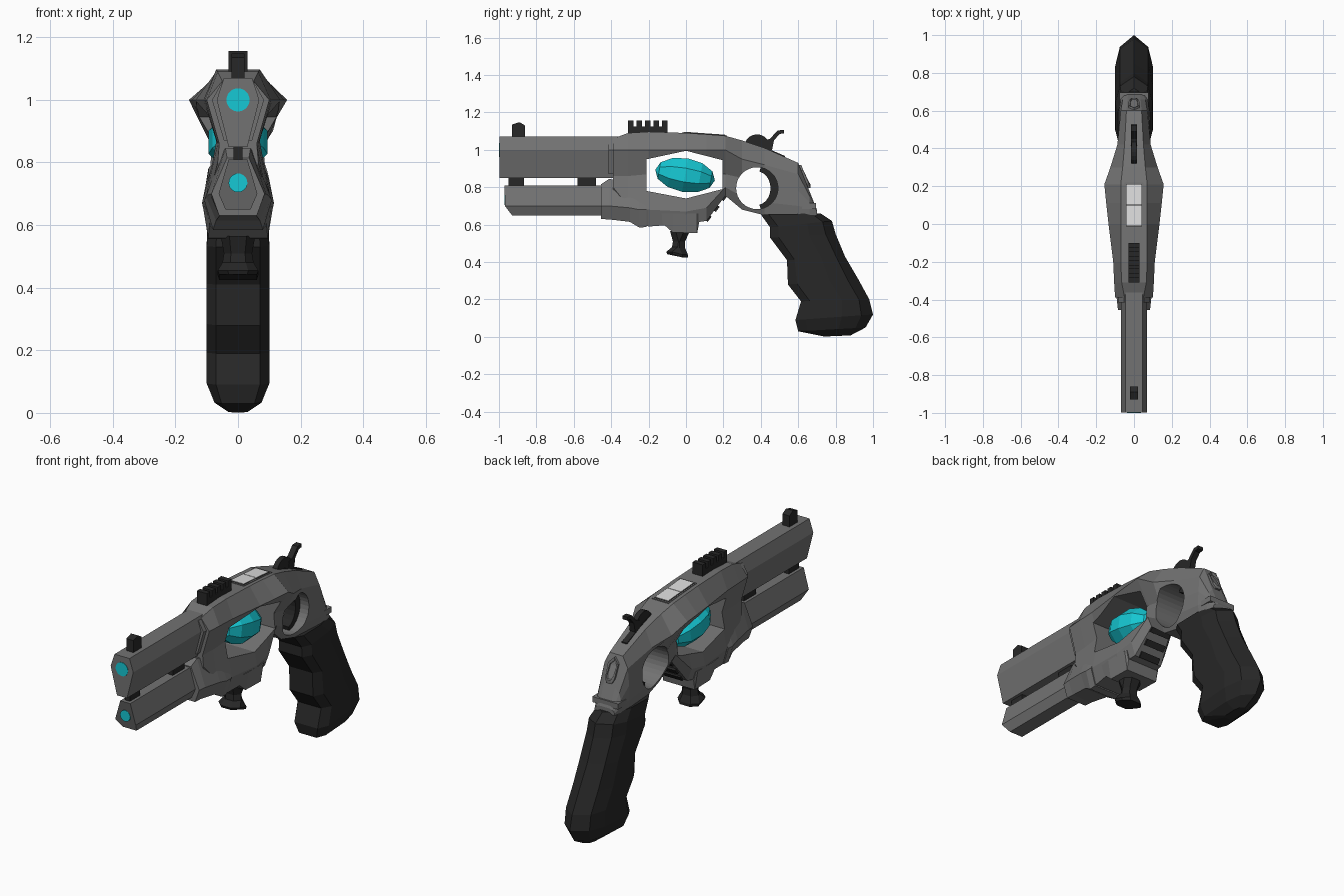
import bpy, bmesh, math
from mathutils import Matrix, Vector

if "Cube" in bpy.data.objects:
    bpy.data.objects.remove(bpy.data.objects["Cube"])


def material(name, rgb):
    m = bpy.data.materials.new(name)
    m.diffuse_color = (*rgb, 1)
    m.use_nodes = True
    m.node_tree.nodes["Principled BSDF"].inputs["Base Color"].default_value = m.diffuse_color
    return m


GREY = material("gunmetal grey", (0.17, 0.17, 0.17))
DARK = material("dark rubber", (0.02, 0.02, 0.02))
CYAN = material("glowing cyan", (0.008, 0.58, 0.66))
WHITE = material("pale panel", (0.72, 0.72, 0.72))


def finish(name, bm, mat):
    bmesh.ops.recalc_face_normals(bm, faces=bm.faces)
    me = bpy.data.meshes.new(name)
    bm.to_mesh(me)
    bm.free()
    me.materials.append(mat)
    ob = bpy.data.objects.new(name, me)
    bpy.context.collection.objects.link(ob)
    return ob


def loft(name, rings, mat):
    """Skin a list of equal-length closed rings and cap both ends."""
    bm = bmesh.new()
    vs = [[bm.verts.new(p) for p in r] for r in rings]
    n = len(rings[0])
    for a, b in zip(vs, vs[1:]):
        for i in range(n):
            j = (i + 1) % n
            bm.faces.new((a[i], a[j], b[j], b[i]))
    bm.faces.new(vs[0])
    bm.faces.new(vs[-1][::-1])
    return finish(name, bm, mat)


def mirrored(half):
    """Close a +x half ring with its mirror image."""
    return half + [(-x, y, z) for x, y, z in reversed(half) if x > 0]


def sections(name, rows, mat):
    """Rows of (y, [(x, z), ...]) half sections, top to bottom."""
    return loft(name, [mirrored([(x, y, z) for x, z in pts]) for y, pts in rows], mat)


def prism(name, profile, hw, mat):
    """Side profile of (y, z) points, extruded to +-hw in x."""
    return loft(name, [[(s * hw, y, z) for y, z in profile] for s in (-1, 1)], mat)


def box(name, hw, y0, y1, z0, z1, mat):
    return prism(name, [(y0, z0), (y1, z0), (y1, z1), (y0, z1)], hw, mat)


def circle(cy, cz, r, n=32):
    return [(cy + r * math.cos(2 * math.pi * i / n), cz + r * math.sin(2 * math.pi * i / n)) for i in range(n)]


def cut(ob, cutter):
    mod = ob.modifiers.new("cut", 'BOOLEAN')
    mod.operation, mod.solver, mod.object = 'DIFFERENCE', 'EXACT', cutter
    bpy.context.view_layer.objects.active = ob
    bpy.ops.object.modifier_apply(modifier=mod.name)
    bpy.data.objects.remove(cutter)


# Main frame: half sections of top edge, wide ridge, waist, lower flare, bottom
frame = sections("frame", [
    (-0.39, [(.05, 1.06), (.10, 1.0), (.06, .86), (.065, .80), (.04, .72)]),
    (-0.31, [(.065, 1.09), (.105, 1.0), (.065, .86), (.09, .70), (.05, .63)]),
    (-0.20, [(.07, 1.097), (.11, 1.0), (.07, .87), (.105, .68), (.08, .59)]),
    (0.00, [(.07, 1.09), (.135, 1.0), (.075, .87), (.115, .67), (.10, .605)]),
    (0.11, [(.07, 1.083), (.147, 1.0), (.075, .87), (.11, .69), (.085, .62)]),
    (0.21, [(.07, 1.075), (.157, 1.0), (.08, .87), (.085, .80), (.06, .755)]),
    (0.30, [(.06, 1.05), (.125, .95), (.085, .85), (.08, .75), (.05, .68)]),
    (0.42, [(.05, 1.01), (.088, .92), (.085, .80), (.08, .72), (.06, .65)]),
    (0.60, [(.04, .93), (.07, .87), (.078, .78), (.08, .70), (.075, .65)]),
    (0.66, [(.035, .78), (.06, .755), (.07, .72), (.075, .69), (.07, .65)]),
    (0.70, [(.03, .68), (.045, .675), (.055, .67), (.06, .66), (.06, .65)]),
], GREY)
cut(frame, prism("window_cutter", [(-.21, .78), (0, .74), (.195, .79), (.195, .945),
                                   (0, .995), (-.21, .95)], .4, GREY))
cut(frame, prism("ring_cutter", circle(.38, .795, .112), .4, GREY))

# Lower nose of the frame and the tray beneath
sections("lower_nose", [
    (-0.455, [(.035, .815), (.085, .70), (.06, .63)]),
    (-0.41, [(.04, .845), (.09, .70), (.06, .628)]),
    (-0.30, [(.06, .82), (.102, .69), (.07, .615)]),
    (-0.25, [(.065, .80), (.108, .68), (.08, .585)]),
    (-0.21, [(.065, .78), (.108, .68), (.08, .587)]),
], GREY)
sections("under_tray", [
    (-0.13, [(.105, .66), (.09, .61)]),
    (-0.07, [(.112, .66), (.095, .558)]),
    (0.06, [(.112, .66), (.095, .555)]),
    (0.07, [(.108, .66), (.095, .61)]),
], GREY)

# Barrels, collar and spacers
UPPER = [(.045, 1.07), (.068, 1.0), (.03, .85)]
sections("upper_barrel", [(-.998, UPPER), (-.35, UPPER)], GREY)
COLLAR = [(.052, 1.055), (.083, 1.0), (.045, .87)]
sections("barrel_collar", [(-.415, COLLAR), (-.36, COLLAR)], GREY)
LOWER = [(.03, .81), (.062, .70), (.04, .65)]
loft("lower_barrel", [mirrored([(x, y, z) for (x, z), y in zip(LOWER, ys)])
                      for ys in ((-.97, -.968, -.93), (-.4, -.4, -.4))], GREY)
for y0, y1 in ((-.95, -.865), (-.58, -.48)):
    box("barrel_spacer", .014, y0, y1, .80, .86, DARK)

# Glowing muzzle discs
for y, z, r in ((-.998, 1.0, .037), (-.969, .735, .03)):
    loft("muzzle_glow", [[(a, yy, b) for a, b in circle(0, z, r, 24)] for yy in (y - .002, y + .004)], CYAN)

# Faceted crystal in the window
bm = bmesh.new()
bmesh.ops.create_uvsphere(bm, u_segments=8, v_segments=6, radius=1)
bm.transform(Matrix.Translation((0, -.005, .865)) @ Matrix.Rotation(math.radians(-10), 4, 'X')
             @ Matrix.Diagonal((.102, .162, .098, 1)) @ Matrix.Rotation(math.pi / 2, 4, 'X')
             @ Matrix.Rotation(math.pi / 8, 4, 'Z'))
finish("crystal", bm, CYAN)

# Sights: front post and toothed top rail
prism("front_sight", [(-.93, 1.06), (-.86, 1.06), (-.86, 1.13), (-.89, 1.148), (-.93, 1.135)], .021, DARK)
box("top_rail", .03, -.31, -.10, 1.08, 1.125, DARK)
for i in range(5):
    y = -.31 + i * .0455
    box("rail_tooth", .03, y, y + .028, 1.12, 1.156, DARK)

# Pale top panel on its dark rim
def top_plate(name, y0, y1, lift, hw, mat):
    top = lambda y: 1.09 - .072 * y + lift
    prism(name, [(y0, top(y0) - .008), (y1, top(y1) - .008), (y1, top(y1)), (y0, top(y0))], hw, mat)


top_plate("panel_rim", -.02, .22, .003, .05, GREY)
top_plate("panel_gap", -.012, .212, .004, .043, DARK)
for y0, y1 in ((-.008, .099), (.102, .208)):
    top_plate("top_panel", y0, y1, .006, .039, WHITE)

# Hammer: slot, wheel and spur
prism("hammer_slot", [(.32, 1.03), (.42, 1.0), (.53, .95), (.53, .967), (.42, 1.014), (.32, 1.047)], .016, DARK)
prism("hammer_wheel", circle(.38, 1.015, .068, 20), .014, DARK)
prism("hammer_spur", [(.41, 1.0), (.46, 1.0), (.47, 1.05), (.50, 1.085), (.525, 1.088),
                      (.525, 1.106), (.49, 1.104), (.45, 1.06), (.42, 1.05)], .016, DARK)

# Crescent trigger inside the ring
arc = [math.radians(-80 + 16 * i) for i in range(11)]
prism("ring_trigger", [(.38 + .114 * math.cos(a), .795 + .114 * math.sin(a)) for a in arc]
      + [(.38 + .072 * math.cos(a), .795 + .09 * math.sin(a)) for a in reversed(arc)], .03, DARK)

# Vent slats on the sloped underside
for cy, cz in ((.115, .637), (.158, .69), (.2, .748)):
    d, n, c = Vector((.6, .8)), Vector((.8, -.6)), Vector((cy, cz))
    prism("vent_slat", [c + d * a * .017 + n * b * .014 for a, b in ((-1, -1), (1, -1), (1, 1), (-1, 1))], .06, DARK)

# Flared peg below the tray
loft("under_peg", [mirrored([(.5 * w, y0, z0), (w, y0 + .03, z0), (w, y1 - .03, z1), (.5 * w, y1, z1)])
                   for w, y0, z0, y1, z1 in ((.055, -.085, .565, .02, .565), (.045, -.07, .51, -.005, .51),
                                             (.05, -.075, .48, -.005, .475), (.065, -.105, .455, .01, .44),
                                             (.06, -.10, .442, .01, .425))], DARK)

# Rear details: pentagon cap and ledge
pent = [(0, .92), (.03, .89), (.027, .82), (.015, .795), (-.015, .795), (-.027, .82), (-.03, .89)]
loft("rear_cap", [[(x * s, .6 + (.93 - z) * .4 + o, .858 + (z - .858) * s) for x, z in pent]
                  for s, o in ((1, -.01), (1, .012), (.7, .012), (.65, .004))], GREY)
box("rear_ledge", .078, .62, .695, .685, .715, GREY)

# Contoured grip: front point, back point and half width of each ring
ring_shape = ((0, .7), (.13, 1), (.6, 1), (.85, .75), (1, 0))
loft("grip", [mirrored([(w * k, fy + (by - fy) * t, fz + (bz - fz) * t) for t, k in ring_shape])
              for fy, fz, by, bz, w in (
                  (.40, .655, .72, .66, .085), (.45, .585, .78, .62, .098), (.45, .53, .80, .55, .1),
                  (.54, .41, .85, .43, .1), (.545, .28, .92, .31, .1), (.615, .19, .98, .20, .1),
                  (.585, .09, 1.0, .12, .1), (.60, .03, .96, .05, .075), (.74, .002, .88, .008, .03))], DARK)
